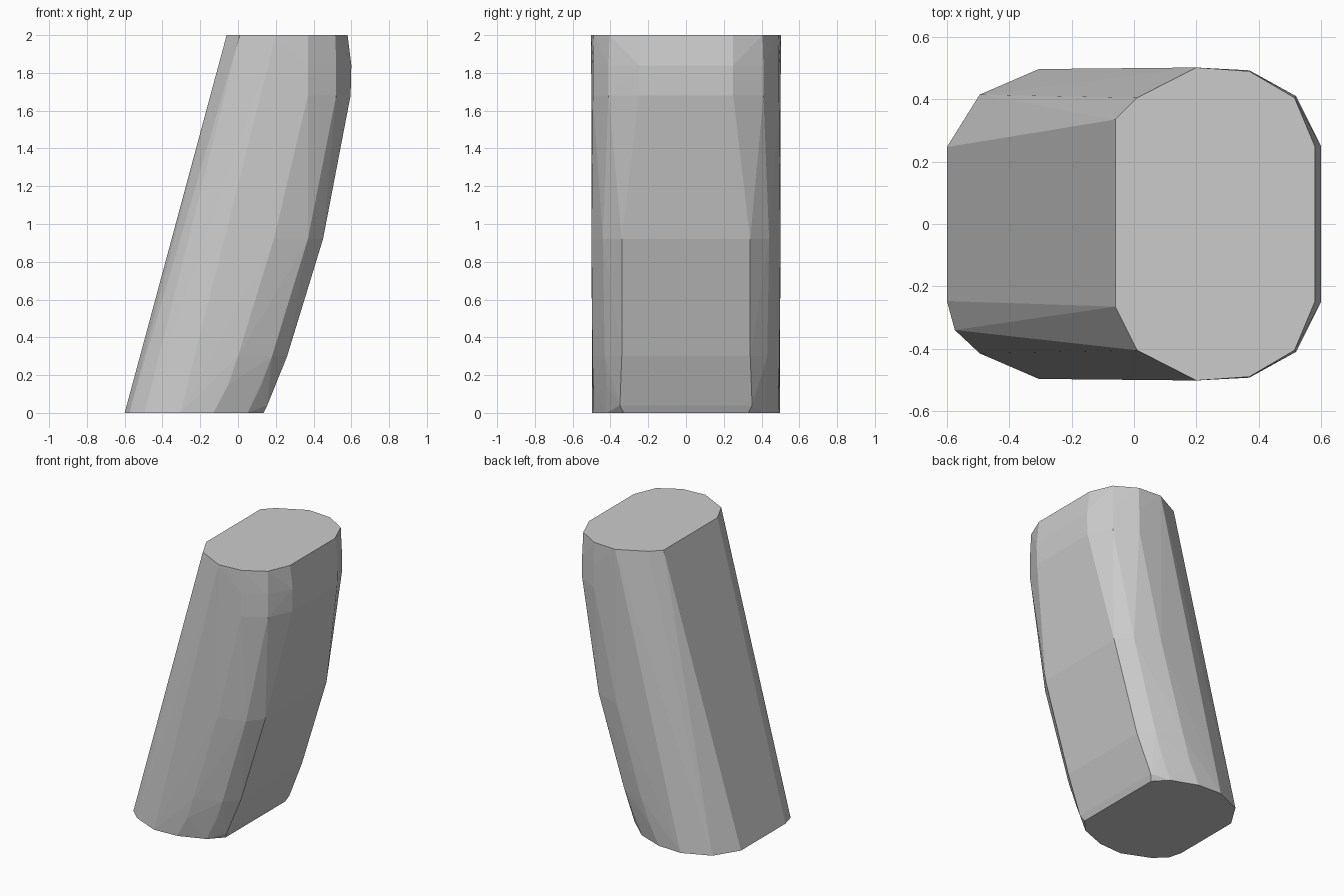
import bpy, bmesh

if "Cube" in bpy.data.objects:
    bpy.data.objects.remove(bpy.data.objects["Cube"])

# Half cross-sections of the leaning column: height -> (x, y), mirrored front/back
rings = {
    0.00: [(-0.60, 0.247), (-0.495, 0.415), (-0.305, 0.497), (-0.13, 0.488),
           (0.05, 0.42), (0.135, 0.33)],
    0.04: [(0.155, 0.35)],
    0.15: [(0.20, 0.34), (0.125, 0.42), (-0.05, 0.49)],
    0.30: [(0.26, 0.34), (0.18, 0.43), (0.0, 0.495)],
    0.92: [(0.45, 0.34), (0.37, 0.44), (0.19, 0.50)],
    1.68: [(0.596, 0.25), (0.52, 0.41), (0.37, 0.493), (0.20, 0.502)],
    1.84: [(0.60, 0.25), (0.52, 0.41), (0.37, 0.493)],
    2.00: [(0.58, 0.25), (0.515, 0.405), (0.37, 0.49), (0.20, 0.502),
           (0.01, 0.405), (-0.06, 0.265)],
}
# Points that break the mirror symmetry
extras = [(-0.06, 0.335, 2.0), (-0.575, -0.34, 0.0)]

bm = bmesh.new()
for z, section in rings.items():
    for x, y in section:
        for side in (-1, 1):
            bm.verts.new((x, side * y, z))
for p in extras:
    bm.verts.new(p)

# Wrap the sections in one convex faceted skin
hull = bmesh.ops.convex_hull(bm, input=bm.verts[:])
loose = [v for v in bm.verts if not v.link_faces]
bmesh.ops.delete(bm, geom=loose, context='VERTS')
bmesh.ops.dissolve_limit(bm, angle_limit=0.01, verts=bm.verts[:], edges=bm.edges[:])
bmesh.ops.recalc_face_normals(bm, faces=bm.faces[:])

mesh = bpy.data.meshes.new("leaning_column")
bm.to_mesh(mesh)
bm.free()
column = bpy.data.objects.new("leaning_column", mesh)
bpy.context.collection.objects.link(column)
